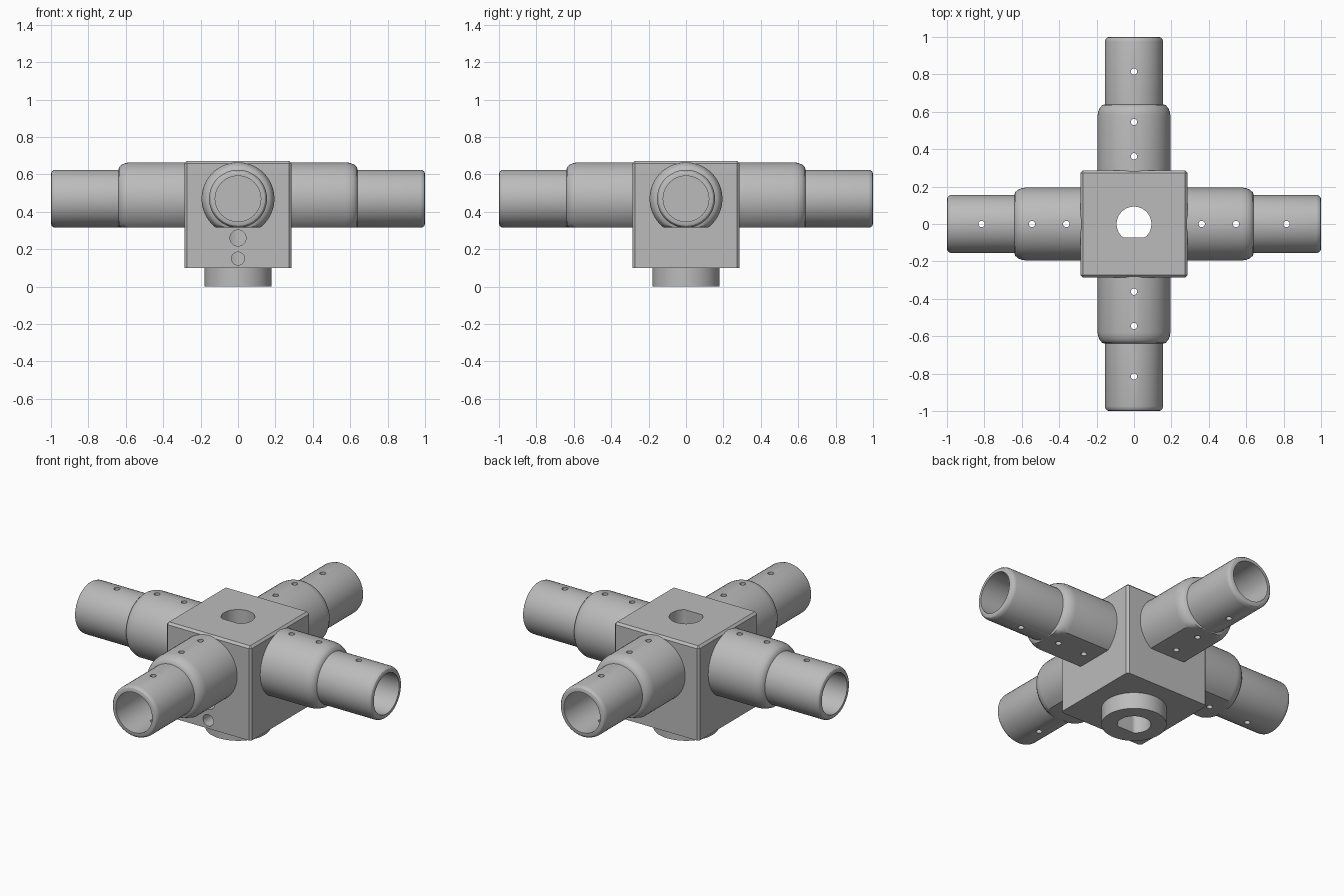
import bpy, bmesh, math
from mathutils import Matrix, Vector

cube = bpy.data.objects.get("Cube")
if cube:
    bpy.data.objects.remove(cube, do_unlink=True)

AXIS_Z = 0.47      # height of the arm axes
HALF = 0.286       # half width of the hub block

grey = bpy.data.materials.new("plain grey")
grey.use_nodes = True
grey.diffuse_color = (0.5, 0.5, 0.5, 1)
grey.node_tree.nodes["Principled BSDF"].inputs["Base Color"].default_value = (0.5, 0.5, 0.5, 1)


def make(name, bm):
    bmesh.ops.recalc_face_normals(bm, faces=bm.faces[:])
    mesh = bpy.data.meshes.new(name)
    bm.to_mesh(mesh)
    bm.free()
    mesh.materials.append(grey)
    obj = bpy.data.objects.new(name, mesh)
    bpy.context.collection.objects.link(obj)
    return obj


def add_cylinder(bm, radius, start, end, segments):
    start, end = Vector(start), Vector(end)
    axis = end - start
    turn = axis.to_track_quat('Z', 'Y').to_matrix().to_4x4()
    bmesh.ops.create_cone(bm, cap_ends=True, segments=segments, radius1=radius, radius2=radius,
                          depth=axis.length, matrix=Matrix.Translation((start + end) / 2) @ turn)


def boolean(obj, tool, operation):
    mod = obj.modifiers.new("boolean", 'BOOLEAN')
    mod.operation = operation
    mod.solver = 'EXACT'
    mod.object = tool
    bpy.ops.object.select_all(action='DESELECT')
    bpy.context.view_layer.objects.active = obj
    obj.select_set(True)
    bpy.ops.object.modifier_apply(modifier=mod.name)
    bpy.data.objects.remove(tool, do_unlink=True)


def smooth(obj):
    bpy.ops.object.select_all(action='DESELECT')
    bpy.context.view_layer.objects.active = obj
    obj.select_set(True)
    bpy.ops.object.shade_smooth_by_angle(angle=math.radians(30))


# Hub block, with chamfers on its upright and top edges
bm = bmesh.new()
bmesh.ops.create_cube(bm, size=2 * HALF, matrix=Matrix.Translation((0, 0, 0.1 + HALF)))
edges = [e for e in bm.edges if max(v.co.z for v in e.verts) > 0.2]
bmesh.ops.bevel(bm, geom=edges, offset=0.013, segments=1, affect='EDGES')
hub = make("hub_block", bm)

# Round boss under the hub
bm = bmesh.new()
add_cylinder(bm, 0.18, (0, 0, 0), (0, 0, 0.15), 64)
boolean(hub, make("boss", bm), 'UNION')

# D-shaped shaft bore through the hub
bm = bmesh.new()
ring = []
for i in range(48):
    a = math.tau * i / 48
    ring.append(bm.verts.new((0.093 * math.cos(a), max(0.093 * math.sin(a), -0.071), -0.1)))
base = bm.faces.new(ring)
lifted = bmesh.ops.extrude_face_region(bm, geom=[base])["geom"]
bmesh.ops.translate(bm, vec=(0, 0, 1), verts=[v for v in lifted if isinstance(v, bmesh.types.BMVert)])
boolean(hub, make("shaft_bore", bm), 'DIFFERENCE')

# Set screw holes from the front face into the bore
bm = bmesh.new()
for z, radius in ((0.15, 0.035), (0.26, 0.043)):
    add_cylinder(bm, radius, (0, -0.4, z), (0, 0, z), 32)
boolean(hub, make("screw_holes", bm), 'DIFFERENCE')
smooth(hub)

# Arm: stepped hollow socket turned around x, with a flat under the sleeve
profile = [(0.24, 0), (0.24, 0.195), (0.58, 0.195), (0.602, 0.191), (0.622, 0.182),
           (0.635, 0.17), (0.64, 0.155), (0.975, 0.155), (0.987, 0.152), (0.996, 0.145),
           (1, 0.135), (1, 0.122), (0.29, 0.122), (0.29, 0)]
SEGMENTS = 48
bm = bmesh.new()
rings = []
for x, r in profile:
    if r == 0:
        rings.append([bm.verts.new((x, 0, 0))] * SEGMENTS)
    else:
        angles = [math.tau * i / SEGMENTS for i in range(SEGMENTS)]
        rings.append([bm.verts.new((x, r * math.cos(a), max(r * math.sin(a), -0.155))) for a in angles])
for a, b in zip(rings, rings[1:]):
    for i in range(SEGMENTS):
        j = (i + 1) % SEGMENTS
        bm.faces.new(list(dict.fromkeys((a[i], a[j], b[j], b[i]))))
arm = make("arm_left", bm)

# Pin holes straight through each arm
bm = bmesh.new()
for x in (0.362, 0.545, 0.815):
    add_cylinder(bm, 0.017, (x, 0, -0.3), (x, 0, 0.3), 20)
boolean(arm, make("pin_holes", bm), 'DIFFERENCE')
smooth(arm)
arm.location.z = AXIS_Z

# Repeat the arm around the hub
for k, name in enumerate(("arm_back", "arm_right", "arm_front"), 1):
    copy = bpy.data.objects.new(name, arm.data)
    copy.location.z = AXIS_Z
    copy.rotation_euler.z = k * math.pi / 2
    bpy.context.collection.objects.link(copy)
